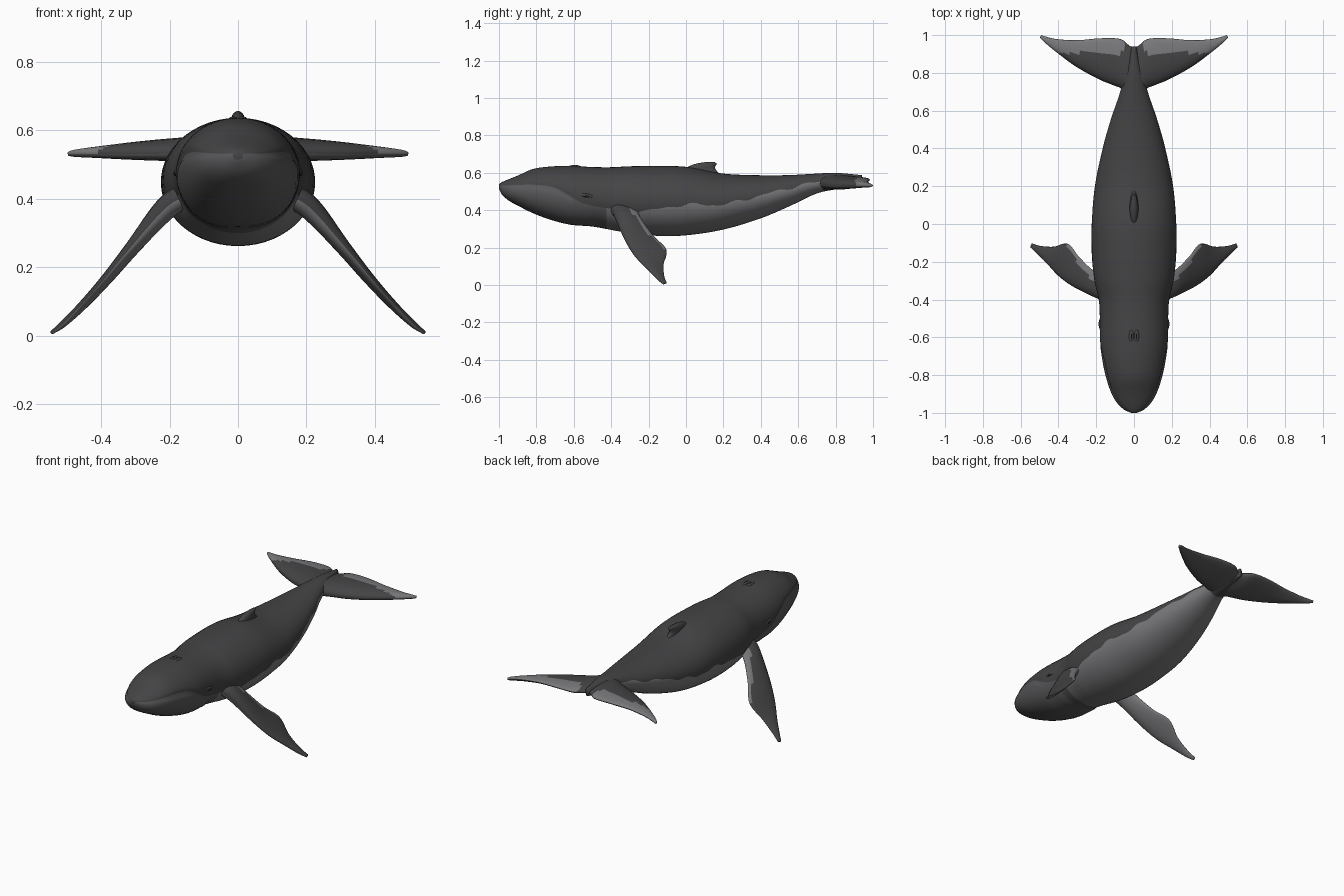
import bpy, bmesh, math
from mathutils import Vector

default = bpy.data.objects.get("Cube")
if default:
    bpy.data.objects.remove(default, do_unlink=True)


def material(name, value):
    mat = bpy.data.materials.new(name)
    colour = (value, value, value * 1.05, 1)
    mat.diffuse_color = colour
    mat.use_nodes = True
    shader = mat.node_tree.nodes["Principled BSDF"]
    shader.inputs["Base Color"].default_value = colour
    shader.inputs["Roughness"].default_value = 0.6
    return mat


MATERIALS = [material("charcoal skin", 0.058), material("grey throat", 0.10),
             material("pale grey skin", 0.19), material("near black", 0.015)]
DARK, THROAT, PALE, BLACK = range(4)


def sample(table, t):
    """Smooth interpolation of table rows by their first column."""
    last = len(table) - 1
    i = 0
    while i < last - 1 and t > table[i + 1][0]:
        i += 1
    a, b = table[i], table[i + 1]
    before, after = table[max(i - 1, 0)], table[min(i + 2, last)]
    span = b[0] - a[0]
    u = min(max((t - a[0]) / span, 0), 1)
    result = []
    for k in range(1, len(a)):
        m0 = (b[k] - before[k]) / (b[0] - before[0]) * span
        m1 = (after[k] - a[k]) / (after[0] - a[0]) * span
        d = b[k] - a[k]
        result.append(a[k] + u * (m0 + u * (3 * d - 2 * m0 - m1 + u * (m0 + m1 - 2 * d))))
    return result


def loft(name, rings, rule, mirror=False):
    """Skin closed rings, cap both ends and colour each face by the rule."""
    bm = bmesh.new()
    rows = [[bm.verts.new(p) for p in ring] for ring in rings]
    n = len(rows[0])
    for i, (r0, r1) in enumerate(zip(rows, rows[1:])):
        for j in range(n):
            k = (j + 1) % n
            face = bm.faces.new((r0[j], r0[k], r1[k], r1[j]))
            face.material_index = rule(i / (len(rows) - 1), j, face.calc_center_median())
    for row, t in ((rows[0], 0), (rows[-1], 1)):
        cap = bm.faces.new(row)
        cap.material_index = rule(t, 0, cap.calc_center_median())
    bmesh.ops.recalc_face_normals(bm, faces=bm.faces)
    mesh = bpy.data.meshes.new(name)
    bm.to_mesh(mesh)
    bm.free()
    obj = bpy.data.objects.new(name, mesh)
    bpy.context.collection.objects.link(obj)
    finish(obj)
    if mirror:
        obj.modifiers.new("both sides", 'MIRROR').use_axis[0] = True
    return obj


def finish(obj):
    for mat in MATERIALS:
        obj.data.materials.append(mat)
    for face in obj.data.polygons:
        face.use_smooth = True


# Body: y, half width, top, bottom
BODY = [(-1, .015, .54, .515), (-.985, .05, .55, .485), (-.95, .088, .565, .453),
        (-.9, .118, .585, .425), (-.82, .146, .62, .385), (-.72, .168, .634, .348),
        (-.62, .18, .637, .323), (-.5, .181, .631, .313), (-.4, .187, .63, .295),
        (-.3, .21, .635, .277), (-.15, .224, .637, .263), (0, .224, .632, .266),
        (.2, .207, .596, .297), (.4, .166, .587, .357), (.55, .124, .588, .42),
        (.7, .073, .596, .49), (.8, .048, .6, .512), (.94, .012, .588, .54)]
# Height of the mouth line, continued as the edge of the pale belly
SEAM = [(-1, .532), (-.8, .536), (-.7, .52), (-.62, .475), (-.55, .437), (-.4, .41),
        (-.2, .4), (0, .43), (.2, .432), (.4, .48), (.6, .53), (.75, .558), (.94, .565)]
UPPER, LOWER = 14, 12


def body_ring(y):
    width, top, bottom = sample(BODY, y)
    seam = sample(SEAM, y)[0]
    if y > -.45:
        seam += .006 * math.sin(y * 31) + .004 * math.sin(y * 53)
    mid, half = (top + bottom) / 2, (top - bottom) / 2
    split = math.acos(max(-.9, min(.9, (seam - mid) / half)))
    angles = [split * i / UPPER for i in range(UPPER + 1)]
    angles += [split + (math.pi - split) * i / LOWER for i in range(1, LOWER + 1)]
    side = []
    for i, a in enumerate(angles):
        box = .8 if y < -.5 and a > math.pi / 2 else 1
        x = width * max(math.sin(a), 0) ** box
        if i == UPPER and y < -.6:
            x *= .96  # mouth crease
        side.append((x, y, mid + half * math.cos(a)))
    return side + [(-x, y, z) for x, y, z in side[-2:0:-1]]


def body_colour(t, j, centre):
    total = UPPER + LOWER
    row = j if j < total else 2 * total - 1 - j
    if row < UPPER or centre.y > .74:
        return DARK
    return THROAT if centre.y < -.42 else PALE


stations = [-1, -.995, -.985, -.97] + [-.95 + 1.89 * i / 90 for i in range(91)]
loft("body", [body_ring(y) for y in stations], body_colour)


# Fins: t, leading edge xyz, trailing edge xyz, half thickness
EDGE = 10


def fin(name, table, rule, steps=44):
    rings = []
    for i in range(steps + 1):
        t = table[-1][0] * i / steps
        row = sample(table, t)
        ahead = sample(table, min(t + .05, table[-1][0]))
        back = sample(table, max(t - .05, 0))
        lead, trail = Vector(row[:3]), Vector(row[3:6])
        span = Vector(ahead[:3]) + Vector(ahead[3:6]) - Vector(back[:3]) - Vector(back[3:6])
        normal = span.cross(trail - lead).normalized()
        ring = []
        for j in range(2 * EDGE):
            a = math.pi * j / EDGE
            swell = math.sin(a) * (1 + .35 * math.cos(a))
            ring.append(lead.lerp(trail, (1 - math.cos(a)) / 2) + normal * swell * row[6])
        rings.append(ring)
    return loft(name, rings, rule, mirror=True)


FLIPPER = [(0, .15, -.41, .41, .15, -.26, .42, .035),
           (1, .215, -.385, .37, .215, -.245, .365, .032),
           (2, .325, -.33, .245, .29, -.175, .265, .02),
           (3, .4, -.275, .155, .35, -.105, .19, .015),
           (4, .465, -.205, .083, .425, -.12, .108, .012),
           (5, .515, -.155, .032, .495, -.116, .047, .01),
           (6, .547, -.125, .007, .54, -.103, .012, .005)]


def flipper_colour(t, j, centre):
    if j >= EDGE:
        return PALE
    return PALE if t < .5 and j > 5 + 6 * t else DARK


fin("flippers", FLIPPER, flipper_colour)

FLUKE = [(0, 0, .66, .548, 0, .935, .56, .035),
         (1, .065, .715, .542, .025, .945, .562, .036),
         (2, .11, .735, .538, .075, .98, .563, .034),
         (3, .19, .768, .533, .18, .983, .563, .03),
         (4, .31, .835, .531, .3, .973, .556, .023),
         (5, .42, .917, .531, .41, .979, .545, .015),
         (6, .482, .97, .531, .47, .993, .537, .01),
         (6.5, .498, .988, .531, .49, 1, .533, .006)]


def fluke_colour(t, j, centre):
    if j >= EDGE:
        return THROAT
    return PALE if centre.y > .905 and centre.x > .05 else DARK


fin("tail_flukes", FLUKE, fluke_colour)

# Dorsal fin: z, front, back, half width
DORSAL = [(.58, -.03, .2, .024), (.61, -.015, .165, .024), (.63, .005, .155, .021),
          (.645, .04, .163, .017), (.654, .075, .162, .01), (.657, .1, .155, .003)]
rings = []
for i in range(13):
    z = .58 + .077 * i / 12
    front, back, wide = sample(DORSAL, z)
    ring = []
    for j in range(20):
        a = math.tau * j / 20
        ring.append((wide * math.sin(a), (front + back) / 2 - (back - front) / 2 * math.cos(a), z))
    rings.append(ring)
loft("dorsal_fin", rings, lambda t, j, centre: DARK)


# Eyes, eyelid folds and blowholes
def blob(name, location, size, tilt, index):
    bpy.ops.mesh.primitive_uv_sphere_add(segments=16, ring_count=8, location=location)
    obj = bpy.context.object
    obj.name = name
    obj.scale = size
    obj.rotation_euler = (tilt, 0, 0)
    finish(obj)
    for face in obj.data.polygons:
        face.material_index = index


for label, side in (("left", 1), ("right", -1)):
    blob(label + "_eyelid", (side * .177, -.53, .478), (.009, .035, .011), -.15, DARK)
    blob(label + "_eye", (side * .184, -.53, .473), (.005, .012, .006), 0, BLACK)
    blob(label + "_blowhole_lip", (side * .014, -.595, .633), (.013, .035, .008), 0, DARK)
    blob(label + "_blowhole", (side * .014, -.595, .639), (.003, .02, .003), 0, BLACK)
